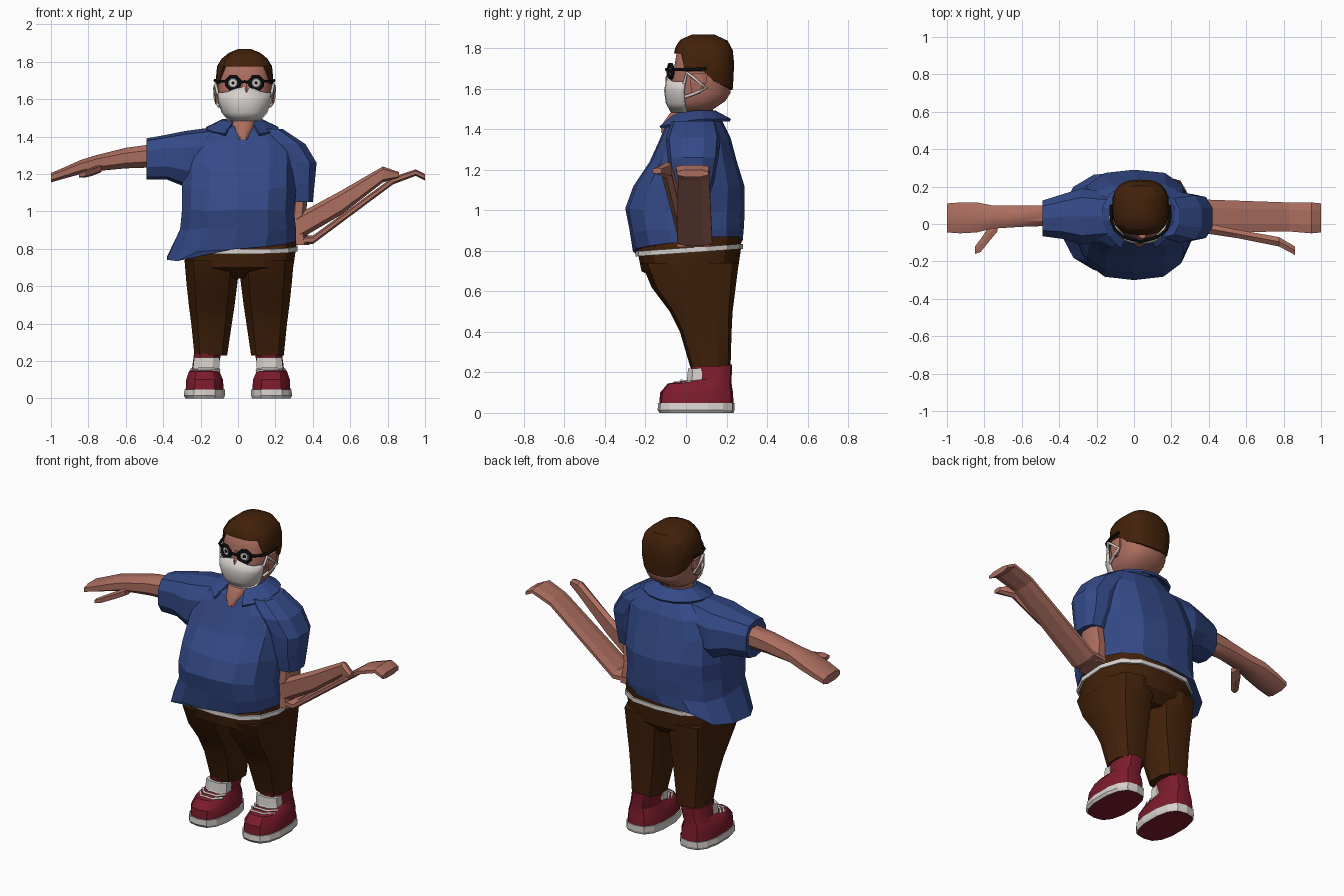
import bpy, bmesh, math, random
from math import sin, cos, pi, radians

random.seed(4)
cube = bpy.data.objects.get("Cube")
if cube:
    bpy.data.objects.remove(cube)


def material(name, r, g, b):
    m = bpy.data.materials.new(name)
    m.diffuse_color = (r, g, b, 1)
    m.use_nodes = True
    shader = next(n for n in m.node_tree.nodes if n.type == 'BSDF_PRINCIPLED')
    shader.inputs["Base Color"].default_value = (r, g, b, 1)
    return m


SKIN = material("skin", .41, .155, .115)
BLUE = material("shirt blue", .034, .068, .245)
BROWN = material("dark brown", .055, .0155, .003)
RED = material("shoe red", .205, .0115, .026)
WHITE = material("off white", .68, .64, .61)
BLACK = material("black", .004, .004, .005)
GREY = material("lens grey", .16, .15, .15)


def grid(name, rows, mat, closed=True, caps=True, smooth=0, thick=0):
    """Skin rows of points into one surface."""
    bm = bmesh.new()
    vs = [[bm.verts.new(p) for p in row] for row in rows]
    n = len(vs[0])
    for lo, hi in zip(vs, vs[1:]):
        for i in range(n if closed else n - 1):
            j = (i + 1) % n
            bm.faces.new((lo[i], lo[j], hi[j], hi[i]))
    if caps:
        bm.faces.new(vs[0][::-1])
        bm.faces.new(vs[-1])
    bmesh.ops.recalc_face_normals(bm, faces=bm.faces[:])
    me = bpy.data.meshes.new(name)
    bm.to_mesh(me)
    bm.free()
    me.materials.append(mat)
    ob = bpy.data.objects.new(name, me)
    bpy.context.collection.objects.link(ob)
    if thick:
        mod = ob.modifiers.new("thickness", 'SOLIDIFY')
        mod.thickness = thick
        mod.offset = 0
    if smooth:
        bpy.ops.object.select_all(action='DESELECT')
        ob.select_set(True)
        bpy.context.view_layer.objects.active = ob
        bpy.ops.object.shade_smooth_by_angle(angle=radians(smooth))
    return ob


def power(v, p):
    return math.copysign(abs(v) ** p, v)


def ring(level, a0, a1, b0, b1, axis='z', n=12, p=.8, jitter=0):
    """Rounded-square ring filling a0..a1 by b0..b1 at one level."""
    pts = []
    for i in range(n):
        t = 2 * pi * (i + .5) / n
        k = 1 / cos(pi / n) ** p
        a = (a0 + a1) / 2 + (a1 - a0) / 2 * min(1, max(-1, k * power(cos(t), p)))
        b = (b0 + b1) / 2 + (b1 - b0) / 2 * min(1, max(-1, k * power(sin(t), p)))
        lv = level + random.uniform(-jitter, jitter)
        pts.append((a, b, lv) if axis == 'z' else (lv, a, b))
    return pts


def loft(name, mat, specs, smooth=0, **kw):
    return grid(name, [ring(*s, **kw) for s in specs], mat, smooth=smooth)


def flip(specs, shift=0):
    return [(l, shift - a1, shift - a0, b0, b1) for l, a0, a1, b0, b1 in specs]


def tube(name, pts, r, mat, cyclic=False):
    cu = bpy.data.curves.new(name, 'CURVE')
    cu.dimensions = '3D'
    cu.bevel_depth = r
    cu.bevel_resolution = 1
    cu.use_fill_caps = True
    sp = cu.splines.new('POLY')
    sp.points.add(len(pts) - 1)
    for point, p in zip(sp.points, pts):
        point.co = (*p, 1)
    sp.use_cyclic_u = cyclic
    cu.materials.append(mat)
    ob = bpy.data.objects.new(name, cu)
    bpy.context.collection.objects.link(ob)


# Shirt body, its hem rising to the back and hanging low at the right
body = [(.9, -.31, .31, -.28, .285), (1, -.3, .3, -.3, .29), (1.12, -.3, .31, -.26, .29),
        (1.25, -.29, .31, -.18, .25), (1.36, -.25, .3, -.13, .22),
        (1.43, -.16, .23, -.1, .18), (1.465, -.08, .14, -.06, .16)]
hem = [(x, y, .825 + .07 * x + .1 * y - (.05 if x < -.3 else 0))
       for x, y, z in ring(0, -.38, .31, -.262, .28, n=14)]
grid("shirt_body", [hem] + [ring(*s, n=14, jitter=.012) for s in body], BLUE)
loft("right_sleeve", BLUE, [(-.49, -.065, .125, 1.17, 1.39), (-.38, -.08, .16, 1.17, 1.41),
     (-.28, -.11, .19, 1.13, 1.43), (-.13, -.09, .17, 1.12, 1.45)], axis='x', n=10)
loft("left_sleeve", BLUE, [(1.05, .27, .4, -.06, .11), (1.15, .22, .41, -.08, .14),
     (1.26, .2, .42, -.09, .16), (1.36, .14, .36, -.1, .17), (1.44, .08, .24, -.07, .15)], n=10)

# Folded collar with pointed wings, open at the front
collar = []
for spread, z, drop in ((.085, 1.45, 0), (.1, 1.487, .015), (.178, 1.445, .04)):
    row = []
    for i in range(13):
        t = radians(-62 + 304 * i / 12)
        front = max(0, -sin(t))
        row.append((.023 + spread * 1.1 * cos(t),
                    .05 + spread * (.95 + .2 * front) * sin(t), z - drop * front))
    collar.append(row)
grid("collar", collar, BLUE, closed=False, caps=False, thick=.014)

# Trousers and belt
loft("trouser_seat", BROWN, [(.64, -.2, .22, -.1, .2), (.7, -.275, .295, -.22, .255),
     (.8, -.295, .31, -.24, .27), (.87, -.28, .31, -.2, .275)], smooth=30, n=14)
leg = [(.23, .07, .245, .02, .22), (.4, .045, .262, -.03, .225), (.5, .03, .275, -.08, .23),
       (.62, .015, .288, -.17, .245), (.74, 0, .298, -.22, .26)]
loft("left_trouser_leg", BROWN, leg, smooth=30, n=10)
loft("right_trouser_leg", BROWN, flip(leg, .012), smooth=30, n=10)
belt = [[(x, y, z + .07 * y) for x, y, z in ring(level, -.3, .318, -.25, .282, n=14)]
        for level in (.79, .815)]
grid("belt", belt, WHITE)

# Shoes
sole = [(0, .075, .28, -.13, .235), (.015, .07, .29, -.14, .24), (.048, .07, .285, -.138, .24)]
upper = [(.045, .077, .28, -.132, .235), (.1, .08, .277, -.128, .232), (.145, .1, .262, -.09, .225),
         (.165, .105, .245, .035, .225), (.24, .09, .235, .02, .228)]
tongue = [(.135, .11, .235, -.015, .1), (.165, .1, .24, .005, .105), (.218, .1, .235, .01, .1)]
for side, f in (("left", list), ("right", flip)):
    s = loft(side + "_sole", WHITE, f(sole), n=14)
    s.data.materials.append(RED)
    for face in s.data.polygons:
        if face.normal.z < -.9:
            face.material_index = 1
    loft(side + "_shoe", RED, f(upper), smooth=30, n=14)
    loft(side + "_shoe_tongue", WHITE, f(tongue), n=8)
    sx = 1 if side == "left" else -1
    for i in range(2):
        y, z = -.055 + .03 * i, .15 + .008 * i
        tube(f"{side}_lace_{i + 1}", [(sx * .1, y + .05, z - .005), (sx * .13, y, z),
             (sx * .21, y, z), (sx * .25, y + .05, z - .005)], .007, WHITE)

# Right arm, held out to the side
loft("right_arm", SKIN, [(-.45, -.01, .1, 1.235, 1.36), (-.6, -.015, .1, 1.23, 1.34),
     (-.76, -.025, .1, 1.215, 1.3), (-.84, -.045, .115, 1.2, 1.275),
     (-.93, -.05, .115, 1.175, 1.235), (-1, -.045, .11, 1.155, 1.205)], axis='x', n=8, smooth=40)
loft("right_thumb", SKIN, [(-.73, -.04, .03, 1.21, 1.25), (-.78, -.1, -.02, 1.19, 1.235),
     (-.82, -.15, -.08, 1.18, 1.22), (-.85, -.16, -.12, 1.18, 1.205)], axis='x', n=6)

# Left arm, hanging down, with the hand drawn out flat and long
loft("left_forearm", SKIN, [(.82, .28, .38, -.045, .12), (.95, .28, .36, -.04, .11),
     (1.1, .29, .375, -.03, .1)], n=8, smooth=40)
loft("left_hand", SKIN, [(.3, -.04, .12, .82, .87), (.4, -.045, .13, .825, .87),
     (.83, -.04, .115, 1.145, 1.185), (.95, -.05, .115, 1.19, 1.225),
     (1, -.045, .11, 1.165, 1.2)], axis='x', n=8)
loft("left_thumb", SKIN, [(.31, -.04, .02, .84, .98), (.55, -.075, -.03, .98, 1.11),
     (.775, -.12, -.07, 1.155, 1.24), (.86, -.165, -.12, 1.18, 1.21)], axis='x', n=6)

# Neck and head
loft("neck", SKIN, [(1.385, -.015, .07, -.124, .1), (1.43, -.035, .085, -.114, .12),
     (1.475, -.04, .1, -.082, .13), (1.54, -.03, .1, -.02, .14)], smooth=40)
loft("head", SKIN, [(1.475, -.02, .09, -.05, .1), (1.51, -.07, .14, -.08, .15),
     (1.54, -.09, .16, -.08, .195), (1.58, -.1, .17, -.08, .22), (1.65, -.108, .178, -.07, .225),
     (1.72, -.108, .178, -.056, .222), (1.785, -.09, .16, -.045, .2),
     (1.82, -.03, .1, 0, .16)], n=16, smooth=50)
loft("nose", SKIN, [(1.635, .018, .072, -.1, -.03), (1.66, .02, .07, -.1, -.03),
     (1.7, .028, .062, -.078, -.03)], n=6)

# Hair shell with a raised hairline over the forehead
profile = [(1.59, .132, -.06, .23), (1.69, .153, -.062, .237), (1.77, .15, -.06, .237),
           (1.81, .13, -.052, .225), (1.845, .09, -.025, .2), (1.868, .035, .03, .14)]


def hair_size(z):
    for lo, hi in zip(profile, profile[1:]):
        if z <= hi[0]:
            t = (z - lo[0]) / (hi[0] - lo[0])
            return [u + (v - u) * t for u, v in zip(lo[1:], hi[1:])]
    return profile[-1][1:]


hair = []
for t in (0, .25, .5, .72, .89, 1):
    row = []
    for i in range(24):
        a = 2 * pi * i / 24
        front = -sin(a)
        base = 1.775 if front > .7 else 1.685 if front > -.1 else 1.65 + .055 * front
        z = base + (1.868 - base) * t
        rx, y0, y1 = hair_size(z)
        row.append((.035 + rx * power(cos(a), .72),
                    (y0 + y1) / 2 + (y1 - y0) / 2 * power(sin(a), .72), z))
    hair.append(row)
rim = [(.035 + (x - .035) * .85, .08 + (y - .08) * .85, z) for x, y, z in hair[0]]
grid("hair", [rim] + hair, BROWN, smooth=25)

# Face mask
mask = []
for z, rx, front in ((1.485, .085, -.07), (1.53, .125, -.095), (1.59, .145, -.103), (1.635, .15, -.09)):
    row = []
    for i in range(11):
        a = radians(-160 + 14 * i)
        lift = .03 * max(0, -sin(a)) ** 12 if z > 1.6 else 0
        row.append((.035 + rx * power(cos(a), .8), .06 + (.06 - front) * power(sin(a), .8), z + lift))
    mask.append(row)
grid("face_mask", mask, WHITE, closed=False, caps=False, thick=.01, smooth=40)

# Ears, mask straps and glasses on both sides
for side, s in (("left", 1), ("right", -1)):
    cx = .035 + s * .145
    loft(side + "_ear", SKIN, [(1.575, cx - .012, cx + .008, .03, .07),
         (1.63, cx - .015, cx + .015, .02, .1), (1.675, cx - .012, cx + .012, .03, .1)], n=8)
    tube(side + "_mask_strap", [(.035 + s * .143, -.01, 1.625), (.035 + s * .155, .005, 1.68),
         (.035 + s * .16, .03, 1.66), (.035 + s * .157, .1, 1.605),
         (.035 + s * .15, .05, 1.58), (.035 + s * .135, -.005, 1.56)], .008, WHITE)
    tube(side + "_glasses_arm", [(.035 + s * .1, -.062, 1.695), (.035 + s * .138, -.03, 1.695),
         (.035 + s * .156, .02, 1.695), (.035 + s * .158, .1, 1.7)], .008, BLACK)
    ex = .035 + s * .062

    def disc(r, y, n=8):
        """Octagon wrapped a little around the face."""
        pts = []
        for i in range(n):
            a = 2 * pi * (i + .5) / n
            x = ex + r * cos(a)
            pts.append((x, y + .3 * (abs(x - .035) - .03), 1.687 + r * sin(a)))
        return pts

    tube(side + "_glasses_rim", disc(.036, -.086), .0095, BLACK, cyclic=True)
    for part, r, y, mat in (("lens", .036, -.084, GREY), ("eye", .02, -.087, WHITE),
                            ("pupil", .009, -.09, BLACK)):
        grid(f"{side}_{part}", [disc(r, y + .004), disc(r, y)], mat)
tube("glasses_bridge", [(.01, -.088, 1.69), (.035, -.097, 1.695), (.06, -.088, 1.69)], .008, BLACK)
